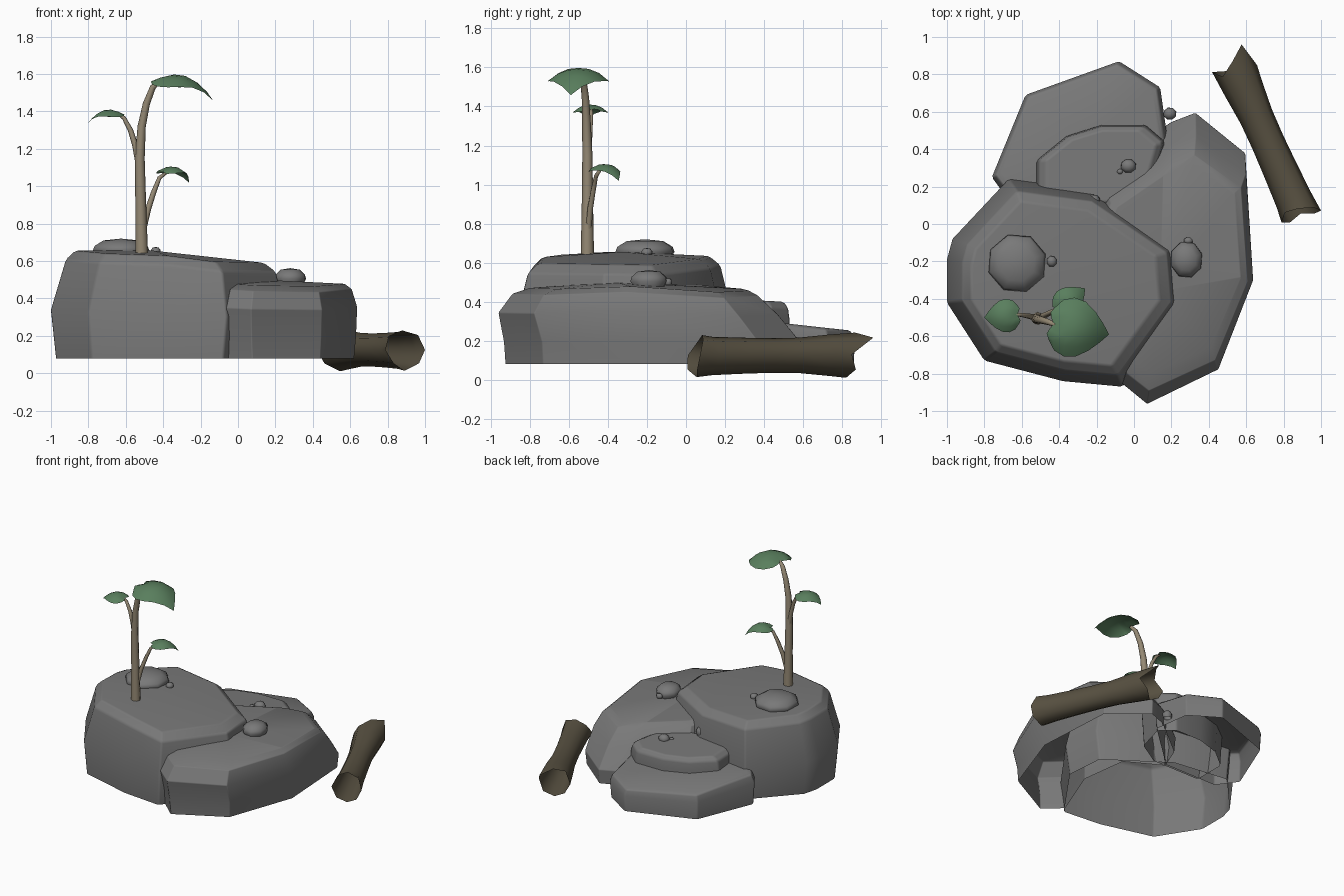
import bpy, bmesh
from math import sin, cos, pi
from mathutils import Vector


def material(name, rgb):
    m = bpy.data.materials.new(name)
    m.diffuse_color = (*rgb, 1)
    return m


LEAF = material("leaf_green", (0.10, 0.21, 0.11))
STEM = material("stem_tan", (0.30, 0.25, 0.175))
BARK = material("bark_brown", (0.095, 0.08, 0.052))
STONE = material("stone_grey", (0.19, 0.19, 0.19))


def loft(name, rings, closed=True, tip=None, mat=None):
    """Skin a list of point rings; tip closes the last ring with a fan."""
    bm = bmesh.new()
    vs = [[bm.verts.new(p) for p in r] for r in rings]
    n = len(rings[0])
    for a, b in zip(vs, vs[1:]):
        for i in range(n if closed else n - 1):
            j = (i + 1) % n
            bm.faces.new((a[i], a[j], b[j], b[i]))
    if tip is not None:
        t = bm.verts.new(tip)
        for i in range(n):
            bm.faces.new((vs[-1][i], vs[-1][(i + 1) % n], t))
    bmesh.ops.recalc_face_normals(bm, faces=bm.faces)
    me = bpy.data.meshes.new(name)
    bm.to_mesh(me)
    bm.free()
    ob = bpy.data.objects.new(name, me)
    bpy.context.collection.objects.link(ob)
    if mat:
        me.materials.append(mat)
    for p in me.polygons:
        p.use_smooth = True
    return ob


def rock(name, outline, centre, layers, top, base=0.08):
    """Rock open at the bottom. Layers: scale x, y, height share, shift x, y; top(x, y) is the height."""
    cx, cy = centre
    rings = []
    for sx, sy, h, dx, dy in layers:
        ring = []
        for x, y in outline:
            X, Y = cx + (x - cx) * sx + dx, cy + (y - cy) * sy + dy
            ring.append((X, Y, base + (top(X, Y) - base) * h))
        rings.append(ring)
    ob = loft(name, rings, tip=(cx, cy, top(cx, cy)), mat=STONE)
    b = ob.modifiers.new("worn_edges", 'BEVEL')
    b.width, b.segments, b.limit_method = 0.012, 1, 'ANGLE'
    b.angle_limit = 0.5
    b.harden_normals = True
    return ob


# Large rocks
rock("tall_rock",
     [(-0.97, -0.08), (-1.0, -0.19), (-1.0, -0.42), (-0.8, -0.73),
      (-0.38, -0.84), (-0.06, -0.87), (0.26, -0.43), (0.235, -0.13), (-0.22, 0.18), (-0.67, 0.24)],
     (-0.45, -0.33),
     [(0.95, 0.97, 0, 0, 0), (1, 1, 0.45, 0, 0), (0.89, 0.89, 0.92, 0.02, 0), (0.8, 0.79, 1, 0.02, 0)],
     lambda x, y: 0.655 - 0.12 * max(0, x + 0.4) - 0.1 * max(0, -0.5 - y) - 0.05 * max(0, y + 0.3))
rock("wide_rock",
     [(0.33, 0.61), (0.60, 0.39), (0.637, -0.23), (0.45, -0.75), (0.07, -0.95), (-0.065, -0.83),
      (0.10, -0.42), (0.05, -0.05), (-0.22, 0.10), (-0.15, 0.29), (0.14, 0.52), (0.20, 0.56)],
     (0.22, -0.17),
     [(0.96, 0.97, 0, 0, 0), (0.985, 0.98, 0.3, 0, 0), (1, 0.92, 0.7, 0, -0.075),
      (0.93, 0.81, 0.94, 0, -0.09), (0.84, 0.72, 1, 0, -0.07)],
     lambda x, y: 0.51 - 0.1 * max(0, x - 0.25) - 0.09 * max(0, y + 0.2) - 0.08 * max(0, -0.3 - y))
rock("back_low_rock",
     [(-0.08, 0.87), (0.14, 0.73), (0.18, 0.45), (-0.2, 0.1), (-0.65, 0.1), (-0.76, 0.25), (-0.58, 0.69)],
     (-0.26, 0.46),
     [(0.98, 0.98, 0, 0, 0), (1, 1, 0.7, 0, 0), (0.96, 0.96, 0.95, 0, 0), (0.9, 0.9, 1, 0, 0)],
     lambda x, y: 0.29 - 0.11 * (y - 0.5))
rock("back_step_rock",
     [(-0.52, 0.34), (-0.36, 0.47), (-0.17, 0.53), (0.06, 0.53), (0.165, 0.44), (0.1, 0.2),
      (-0.1, 0.08), (-0.52, 0.08)],
     (-0.17, 0.33),
     [(0.95, 0.95, 0, 0, 0), (1, 1, 0.72, 0, 0), (0.97, 0.96, 0.91, 0, 0), (0.86, 0.84, 1, 0, 0)],
     lambda x, y: 0.405 - 0.05 * (y - 0.4))

# Loose stones: centre and half sizes
STONES = [(-0.625, -0.21, 0.655, 0.16, 0.16, 0.065), (-0.44, -0.2, 0.65, 0.028, 0.03, 0.025),
          (0.28, -0.19, 0.505, 0.088, 0.1, 0.057), (0.29, -0.09, 0.5, 0.025, 0.02, 0.02),
          (0.192, 0.59, 0.115, 0.036, 0.034, 0.035), (-0.03, 0.31, 0.41, 0.042, 0.038, 0.035),
          (-0.075, 0.28, 0.405, 0.017, 0.015, 0.017), (-0.215, 0.125, 0.44, 0.036, 0.034, 0.04)]
for k, (x, y, z, a, b, c) in enumerate(STONES):
    rings = []
    for s, h in [(0.8, -0.6), (1, 0), (0.93, 0.4), (0.62, 0.85)]:
        rings.append([(x + a * s * cos((i + 0.4) * pi / 4), y + b * s * sin((i + 0.4) * pi / 4), z + c * h)
                      for i in range(8)])
    loft(f"stone_{k + 1}", rings, tip=(x, y, z + c), mat=STONE)


def tube(name, path, radii, sides, mat):
    pts = [Vector(p) for p in path]
    rings = []
    for i, (p, r) in enumerate(zip(pts, radii)):
        d = (pts[min(i + 1, len(pts) - 1)] - pts[max(i - 1, 0)]).normalized()
        u = Vector((0, 1, 0)).cross(d).normalized()
        v = d.cross(u)
        rings.append([p + r * (u * cos(2 * pi * k / sides) + v * sin(2 * pi * k / sides))
                      for k in range(sides)])
    return loft(name, rings, tip=path[-1], mat=mat)


# Plant stems
tube("main_stem", [(-0.515, -0.505, 0.63), (-0.52, -0.505, 0.9), (-0.525, -0.505, 1.15), (-0.515, -0.51, 1.32),
                   (-0.49, -0.515, 1.44), (-0.455, -0.525, 1.53), (-0.42, -0.54, 1.56)],
     [0.034, 0.029, 0.026, 0.022, 0.019, 0.016, 0.01], 8, STEM)
tube("left_branch", [(-0.53, -0.5, 1.12), (-0.55, -0.495, 1.22), (-0.575, -0.49, 1.3),
                     (-0.61, -0.485, 1.365), (-0.64, -0.485, 1.385)],
     [0.018, 0.016, 0.014, 0.011, 0.008], 6, STEM)
tube("right_branch", [(-0.51, -0.5, 0.76), (-0.48, -0.49, 0.88), (-0.45, -0.475, 0.97),
                      (-0.42, -0.46, 1.045), (-0.38, -0.44, 1.075)],
     [0.018, 0.016, 0.014, 0.011, 0.008], 6, STEM)


def leaf(name, base, tip, half_width, arch, droop):
    """Heart-shaped leaf with a raised midrib, lobed at the base and drooping at the tip."""
    base, tip = Vector(base), Vector(tip)
    axis = tip - base
    side = Vector((-axis.y, axis.x, 0)).normalized()
    rows = []
    for u, w in [(0, 0.55), (0.12, 0.86), (0.3, 1), (0.5, 0.93), (0.7, 0.66), (0.87, 0.32), (1, 0.015)]:
        row = []
        for v in (-1, -0.66, -0.33, 0, 0.33, 0.66, 1):
            lobe = -0.1 * (1 - u) ** 2 * (1 - abs(abs(v) - 0.6) / 0.6)
            p = base + axis * (u + lobe) + side * (v * w * half_width)
            p.z += arch * 4 * u * (1 - u) - droop * (v * w) ** 2
            row.append(p)
        rows.append(row)
    return loft(name, rows, closed=False, mat=LEAF)


leaf("large_leaf", (-0.43, -0.535, 1.56), (-0.135, -0.59, 1.46), 0.16, 0.08, 0.07)
leaf("left_leaf", (-0.625, -0.485, 1.385), (-0.80, -0.5, 1.34), 0.09, 0.045, 0.04)
leaf("right_leaf", (-0.405, -0.455, 1.075), (-0.262, -0.345, 1.02), 0.08, 0.055, 0.035)

# Hollow log: pinched open tube with jagged ends
start, end = Vector((0.545, 0.82, 0.13)), Vector((0.89, 0.055, 0.125))
axis = (end - start).normalized()
across = axis.cross(Vector((0, 0, 1))).normalized()
JAG_A = [0.02, -0.115, -0.05, 0.0, -0.045, -0.03, 0.0, -0.02]
JAG_B = [0.03, 0.0, -0.03, -0.04, 0.0, 0.02, 0.0, 0.03]
BUMP = [1.0, 1.05, 0.97, 0.96, 1.04, 0.95, 1.04, 0.95]
rings = []
for t, r in [(0, 0.115), (0.12, 0.105), (0.32, 0.09), (0.5, 0.088), (0.7, 0.092), (0.9, 0.098), (1, 0.107)]:
    ring = []
    for i in range(8):
        a = 2 * pi * i / 8
        jag = JAG_A[i] if t == 0 else JAG_B[i] if t == 1 else 0
        ring.append(start.lerp(end, t) + axis * jag
                    + BUMP[i] * r * (across * -cos(a) + Vector((0, 0, 1)) * sin(a)))
    rings.append(ring)
loft("hollow_log", rings, mat=BARK)
